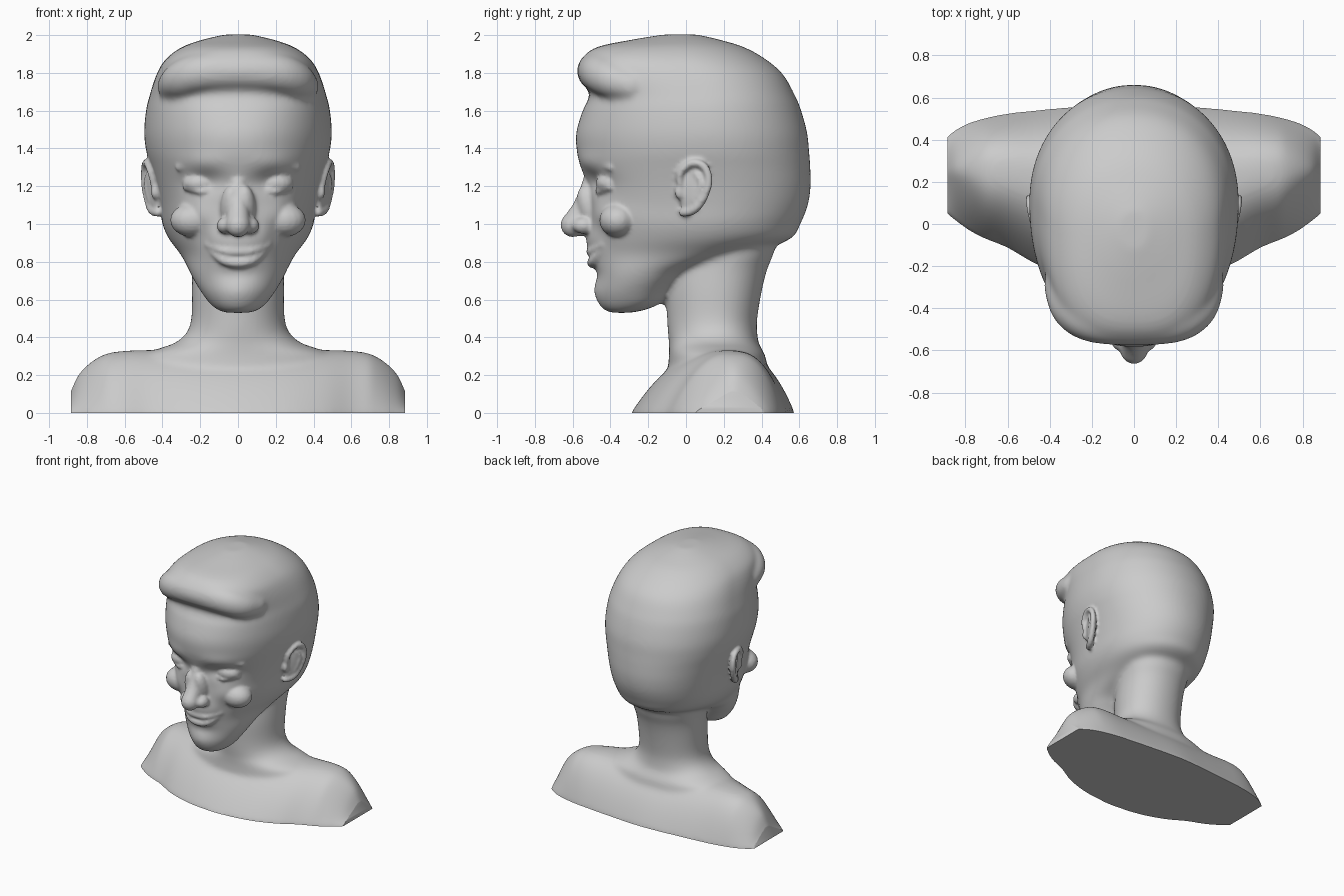
import bpy, bmesh, math
from mathutils import Matrix, Vector, Euler

if "Cube" in bpy.data.objects:
    bpy.data.objects.remove(bpy.data.objects["Cube"])


def spline(rows, sub):
    """Catmull-Rom interpolation through tuples of any length."""
    out = []
    for i in range(len(rows) - 1):
        a, b, c, d = (rows[min(max(k, 0), len(rows) - 1)] for k in (i - 1, i, i + 1, i + 2))
        for j in range(sub):
            t = j / sub
            out.append(tuple(
                0.5 * (2 * q + (r - p) * t + (2 * p - 5 * q + 4 * r - s) * t * t
                       + (3 * q - p - 3 * r + s) * t ** 3)
                for p, q, r, s in zip(a, b, c, d)))
    return out + [tuple(rows[-1])]


def skin(bm, rings):
    """Bridge closed rings of points and cap both ends."""
    vs = [[bm.verts.new(p) for p in ring] for ring in rings]
    n = len(vs[0])
    for a, b in zip(vs, vs[1:]):
        for i in range(n):
            bm.faces.new((a[i], a[(i + 1) % n], b[(i + 1) % n], b[i]))
    bm.faces.new(vs[0][::-1])
    bm.faces.new(vs[-1])


def power(v, e):
    return math.copysign(abs(v) ** e, v)


def circle(n):
    return [(math.cos(math.tau * i / n), math.sin(math.tau * i / n)) for i in range(n)]


def loft(bm, rows, shape=None):
    """Rows are z, front y, back y, half width, front squareness."""
    rings = []
    for z, f, b, w, sq in spline(rows, 5):
        yc = f + 0.56 * (b - f)
        ring = []
        for c, s in circle(80):
            e = 2 / (sq if s < 0 else 2.1)
            p = Vector((w * power(c, e), yc + (b - yc if s > 0 else yc - f) * power(s, e), z))
            if shape:
                p.y += shape(p)
            ring.append(p)
        rings.append(ring)
    skin(bm, rings)


def ball(bm, co, radii, rot=(0, 0, 0), seg=18):
    m = Matrix.Translation(co) @ Euler(rot).to_matrix().to_4x4() @ Matrix.Diagonal((*radii, 1))
    rings = []
    for j in range(11):
        a = 0.05 + (math.pi - 0.1) * j / 10
        rings.append([m @ Vector((c * math.sin(a), s * math.sin(a), -math.cos(a)))
                      for c, s in circle(seg)])
    skin(bm, rings)


def roll(bm, pts, sub=5, seg=14):
    """Round-ended tube through points x, y, z, radius."""
    path = spline(pts, sub)
    cs = [Vector(p[:3]) for p in path]
    tans = [(cs[min(i + 1, len(cs) - 1)] - cs[max(i - 1, 0)]).normalized() for i in range(len(cs))]
    axis = min(range(3), key=lambda k: sum(abs(t[k]) for t in tans))
    ref = Vector([float(k == axis) for k in range(3)])
    rings = []
    for c, t, p in zip(cs, tans, path):
        u = ref.cross(t).normalized()
        v = t.cross(u)
        rings.append([c + p[3] * (a * u + b * v) for a, b in circle(seg)])
    skin(bm, rings)
    for p in (path[0], path[-1]):
        ball(bm, p[:3], (p[3],) * 3, seg=seg)


def mirrored(pts):
    """Extend a half path that starts on the centre line to both sides."""
    return [(-p[0], *p[1:]) for p in pts[:0:-1]] + pts


def fuse(bm, voxel, smooth):
    """Union everything with a voxel remesh, then soften."""
    bmesh.ops.recalc_face_normals(bm, faces=bm.faces[:])
    me = bpy.data.meshes.new("work")
    bm.to_mesh(me)
    bm.free()
    ob = bpy.data.objects.new("work", me)
    bpy.context.collection.objects.link(ob)
    r = ob.modifiers.new("fuse", 'REMESH')
    r.mode, r.voxel_size = 'VOXEL', voxel
    s = ob.modifiers.new("soften", 'SMOOTH')
    s.factor, s.iterations = 0.5, smooth
    dg = bpy.context.evaluated_depsgraph_get()
    res = bpy.data.meshes.new_from_object(ob.evaluated_get(dg))
    bpy.data.objects.remove(ob)
    return res


# soft face relief: |x|, z, spread x, spread z, push in y
RELIEF = [(.175, 1.225, .10, .05, .045), (.20, 1.33, .12, .04, -.012),
          (.24, 1.05, .09, .07, -.03), (.19, .93, .035, .06, .014),
          (0, .735, .10, .03, .016), (0, .64, .08, .05, -.01)]


def face_relief(p):
    if p.y > -0.15:
        return 0
    return sum(a * math.exp(-((abs(p.x) - cx) / sx) ** 2 - ((p.z - cz) / sz) ** 2)
               for cx, cz, sx, sz, a in RELIEF)


base = bmesh.new()

# skull, face and jaw
loft(base, [
    (.53, -.40, -.29, .07, 2), (.55, -.44, -.20, .115, 2), (.585, -.464, -.13, .155, 2),
    (.64, -.478, -.09, .195, 2), (.70, -.478, -.03, .232, 2), (.76, -.487, .07, .262, 2),
    (.84, -.512, .34, .305, 2), (.92, -.53, .55, .365, 2), (1.0, -.515, .605, .40, 2.1),
    (1.1, -.51, .645, .417, 2.2), (1.2, -.525, .66, .437, 2.25), (1.3, -.557, .658, .463, 2.2),
    (1.38, -.577, .652, .485, 2.15), (1.48, -.582, .642, .497, 2.15), (1.6, -.547, .61, .487, 2.3),
    (1.68, -.512, .577, .468, 2.5), (1.79, -.535, .515, .432, 2.8), (1.87, -.55, .425, .385, 2.9),
    (1.935, -.475, .31, .30, 2.7), (1.975, -.29, .18, .19, 2.2), (2.003, -.12, .06, .07, 2),
], face_relief)

# rolled hair front
roll(base, mirrored([(0, -.472, 1.81, .105), (.2, -.458, 1.80, .103),
                     (.30, -.395, 1.765, .098), (.35, -.29, 1.73, .08)]), seg=24)

# neck
loft(base, [
    (.20, -.10, .44, .55, 2), (.30, -.09, .42, .51, 2), (.34, -.09, .40, .42, 2),
    (.37, -.09, .385, .335, 2), (.42, -.095, .377, .275, 2), (.50, -.10, .377, .247, 2),
    (.65, -.105, .402, .244, 2), (.76, -.09, .43, .244, 2), (.85, -.05, .465, .25, 2),
    (1.0, 0, .50, .25, 2)])

# shoulders and chest: x, front y, back y, top z
rings = []
for x, f, b, top in spline(mirrored([
        (0, -.29, .575, .335), (.25, -.265, .56, .335), (.45, -.20, .542, .333),
        (.60, -.115, .525, .328), (.70, -.075, .505, .312), (.78, -.035, .482, .268),
        (.845, .01, .45, .205), (.885, .04, .42, .12), (.92, .07, .39, .04)]), 4):
    yc, ring = f + .545 * (b - f), []
    for i in range(41):
        t = -math.cos(math.pi * i / 40)
        y = yc + t * (b - yc if t > 0 else yc - f)
        k = 1 if abs(x) < .7 else 1 - 3 * (abs(x) - .7)
        ring.append((x, y, top * (1 - abs(t) ** (k * (2.9 if t > 0 else 2.2)))))
    rings.append(ring + [(x, b, -.05), (x, f, -.05)])
skin(base, rings)

body = bmesh.new()
body.from_mesh(fuse(base, .016, 8))

# nose
roll(body, [(0, -.492, 1.27, .042), (0, -.515, 1.17, .05), (0, -.553, 1.07, .058),
            (0, -.60, .995, .065)])
ball(body, (0, -.56, .965), (.035, .07, .03))

# lips
roll(body, mirrored([(0, -.507, .852, .022), (.08, -.494, .860, .021),
                     (.165, -.44, .892, .014)]))
roll(body, mirrored([(0, -.496, .795, .028), (.08, -.482, .812, .027),
                     (.155, -.437, .872, .014)]))

for s in (-1, 1):
    # nose flank and nostril wing
    ball(body, (s * .035, -.505, 1.08), (.06, .065, .13), (.3, 0, 0))
    ball(body, (s * .066, -.54, .992), (.047, .062, .045))
    # smiling cheek
    ball(body, (s * .24, -.36, 1.02), (.12, .10, .09))
    # eyeball with closed lid and lash line
    ball(body, (s * .19, -.395, 1.215), (.105, .083, .062))
    roll(body, [(s * .10, -.457, 1.198, .011), (s * .19, -.467, 1.172, .013),
                (s * .285, -.405, 1.19, .011)], seg=10)
    # brow ridge
    roll(body, [(s * .09, -.508, 1.29, .024), (s * .19, -.482, 1.325, .028),
                (s * .31, -.395, 1.30, .022)])
    # ear bowl, rim, inner fold and front flap
    ball(body, (s * .452, .045, 1.19), (.026, .088, .14), (-.2, 0, -s * .38))
    roll(body, [(s * .445, -.03, 1.20, .018), (s * .46, -.03, 1.27, .02),
                (s * .48, .03, 1.322, .021), (s * .493, .095, 1.305, .021),
                (s * .496, .122, 1.23, .02), (s * .482, .095, 1.14, .02),
                (s * .455, .04, 1.075, .025), (s * .425, -.015, 1.06, .023)], seg=10)
    roll(body, [(s * .475, .05, 1.27, .012), (s * .488, .08, 1.21, .013),
                (s * .467, .04, 1.12, .013)], seg=10)
    ball(body, (s * .44, -.035, 1.17), (.022, .025, .04))

mesh = fuse(body, .011, 4)

# flat cuts at the base and both arm ends
bm = bmesh.new()
bm.from_mesh(mesh)
for co, no in (((0, 0, 0), (0, 0, -1)), ((.885, 0, 0), (1, 0, 0)), ((-.885, 0, 0), (-1, 0, 0))):
    bmesh.ops.bisect_plane(bm, geom=bm.verts[:] + bm.edges[:] + bm.faces[:],
                           plane_co=co, plane_no=no, clear_outer=True)
    bmesh.ops.holes_fill(bm, edges=[e for e in bm.edges if e.is_boundary], sides=0)
bmesh.ops.recalc_face_normals(bm, faces=bm.faces[:])
bm.to_mesh(mesh)
bm.free()

bust = bpy.data.objects.new("bust", mesh)
mesh.name = "bust"
bpy.context.collection.objects.link(bust)
bpy.context.view_layer.objects.active = bust
bust.select_set(True)
bpy.ops.object.shade_smooth_by_angle(angle=math.radians(50))
